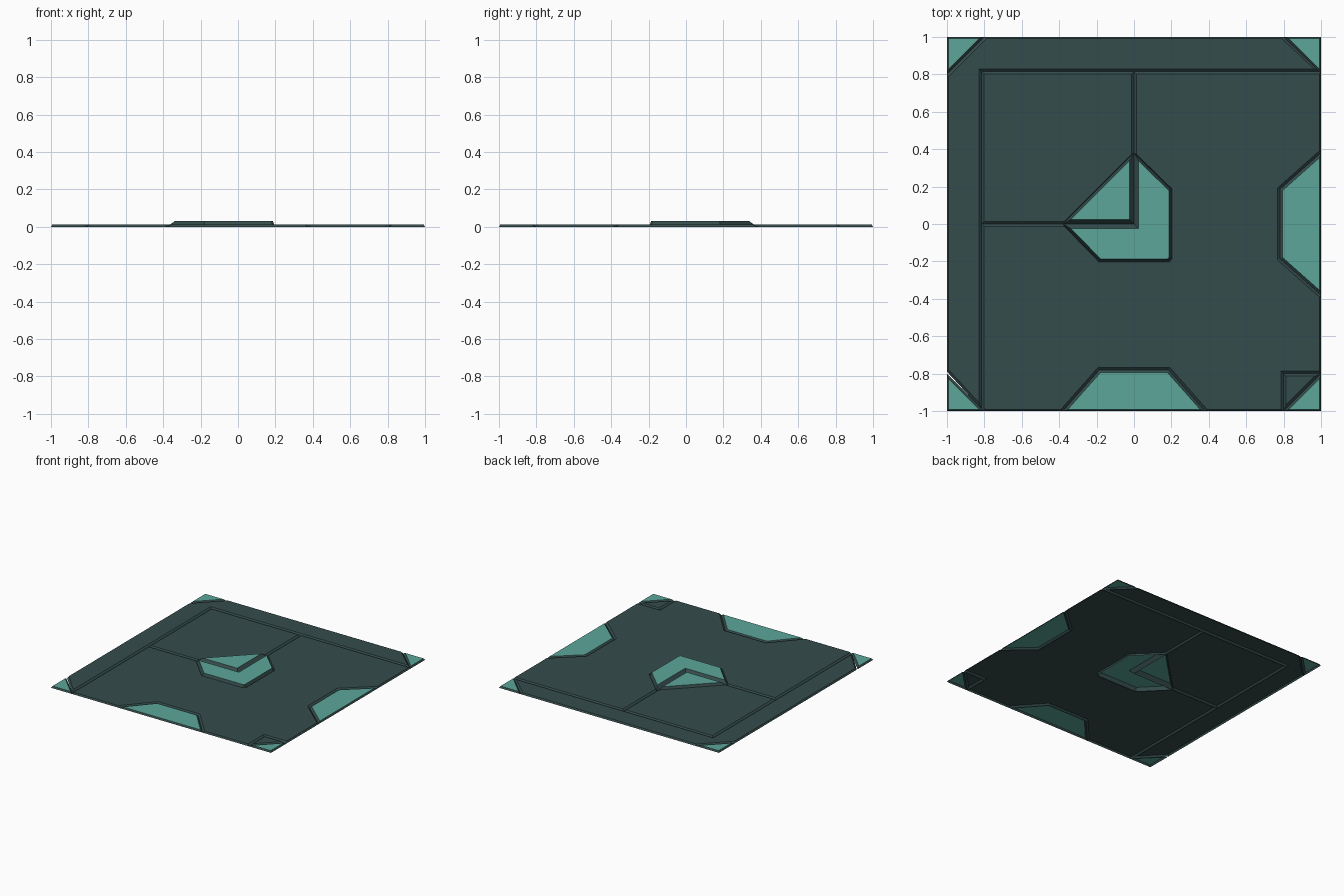
import bpy
import bmesh
from mathutils import Vector

if "Cube" in bpy.data.objects:
    bpy.data.objects.remove(bpy.data.objects["Cube"])


def material(name, rgb):
    m = bpy.data.materials.new(name)
    m.diffuse_color = (*rgb, 1)
    m.use_nodes = True
    m.node_tree.nodes["Principled BSDF"].inputs["Base Color"].default_value = m.diffuse_color
    return m


SLATE = material("dark slate", (0.036, 0.072, 0.072))
TEAL = material("teal", (0.107, 0.381, 0.319))
W = 0.014      # normal half-groove width
N = 0.004      # narrow lip beside the raised centre
LOW, HIGH = 0.013, 0.03


def inset(points):
    """Move every edge inward by its own width; corners are line intersections."""
    n, out = len(points), []
    for i in range(n):
        a, b, c = (Vector(points[j % n][:2]) for j in (i - 1, i, i + 1))
        d1, d2 = (b - a).normalized(), (c - b).normalized()
        w1 = points[i - 1][2] if len(points[i - 1]) > 2 else W
        w2 = points[i][2] if len(points[i]) > 2 else W
        n1, n2 = Vector((-d1.y, d1.x)), Vector((-d2.y, d2.x))
        det = n1.x * n2.y - n1.y * n2.x
        out.append(b + Vector((w1 * n2.y - w2 * n1.y, w2 * n1.x - w1 * n2.x)) / det)
    return out


def plate(name, points, height, top):
    """Sheet with sloped rim from z = 0 up to a flat top; points run counter-clockwise."""
    bm = bmesh.new()
    low = [bm.verts.new((p[0], p[1], 0)) for p in points]
    up = [bm.verts.new((p.x, p.y, height)) for p in inset(points)]
    bm.faces.new(up).material_index = 1
    n = len(low)
    for i in range(n):
        j = (i + 1) % n
        bm.faces.new((low[i], low[j], up[j], up[i]))
    me = bpy.data.meshes.new(name)
    bm.to_mesh(me)
    bm.free()
    me.materials.append(SLATE)
    me.materials.append(top)
    bpy.context.collection.objects.link(bpy.data.objects.new(name, me))


E = 0.008      # slope at the tile's outer border
G = 0.815      # border groove position
C, T = 0.38, 0.2   # centre badge reach and half width
S = 0.025      # slit half width in the badge

# dark panels
plate("border_panel", [(-1, -0.79), (-G, -1 + 0.01), (-G, G), (1, G, W), (0.8, 1, E),
                       (-0.8, 1), (-1, 0.8, E)], LOW, SLATE)
plate("square_panel", [(-G, 0), (-C, 0, N), (0, C), (0, G), (-G, G)], LOW, SLATE)
plate("main_panel", [
    (-G, -0.99, W), (-G + 0.01, -1, E), (-C, -1), (-0.185, -0.78), (0.185, -0.78),
    (C, -1, E), (0.8, -1), (0.8, -0.8), (1, -0.8, E), (1, -C), (0.78, -0.185),
    (0.78, 0.185), (1, C, E), (1, G), (0, G), (0, C, N), (T, 0.185, N),
    (T, -T + 0.015, N), (T - 0.015, -T, N), (-0.185, -T, N), (-C, 0), (-G, 0)], LOW, SLATE)
plate("corner_panel", [(0.8, -1), (1, -0.8), (0.8, -0.8)], LOW, SLATE)

# raised centre badge, split by the L slit
plate("badge_wedge", [(-C, 0, S), (0, 0, S), (0, C, 0.012)], HIGH, TEAL)
plate("badge_chevron", [
    (-C, 0, 0.014), (-0.185, -T, 0.014), (T - 0.015, -T, 0.014), (T, -T + 0.015, 0.014),
    (T, 0.185, 0.014), (0, C, S), (0, 0, S)], HIGH, TEAL)

# teal half-octagons on the front and right edges
plate("front_inlay", [(-C, -1, E), (C, -1), (0.185, -0.78), (-0.185, -0.78)], LOW, TEAL)
plate("right_inlay", [(1, -C, E), (1, C), (0.78, 0.185), (0.78, -0.185)], LOW, TEAL)

# teal corner triangles
for name, sx, sy in (("front_left", -1, -1), ("front_right", 1, -1),
                     ("back_right", 1, 1), ("back_left", -1, 1)):
    tri = [(sx, sy, E), (sx * 0.8, sy, W), (sx, sy * 0.8, E)]
    if sx * sy > 0:
        tri = [(sx, sy, E), (sx * 0.8, sy, W), (sx, sy * 0.8, E)]
    else:
        tri = [(sx, sy, E), (sx, sy * 0.8, W), (sx * 0.8, sy, E)]
    plate(name + "_corner_inlay", tri, LOW, TEAL)
